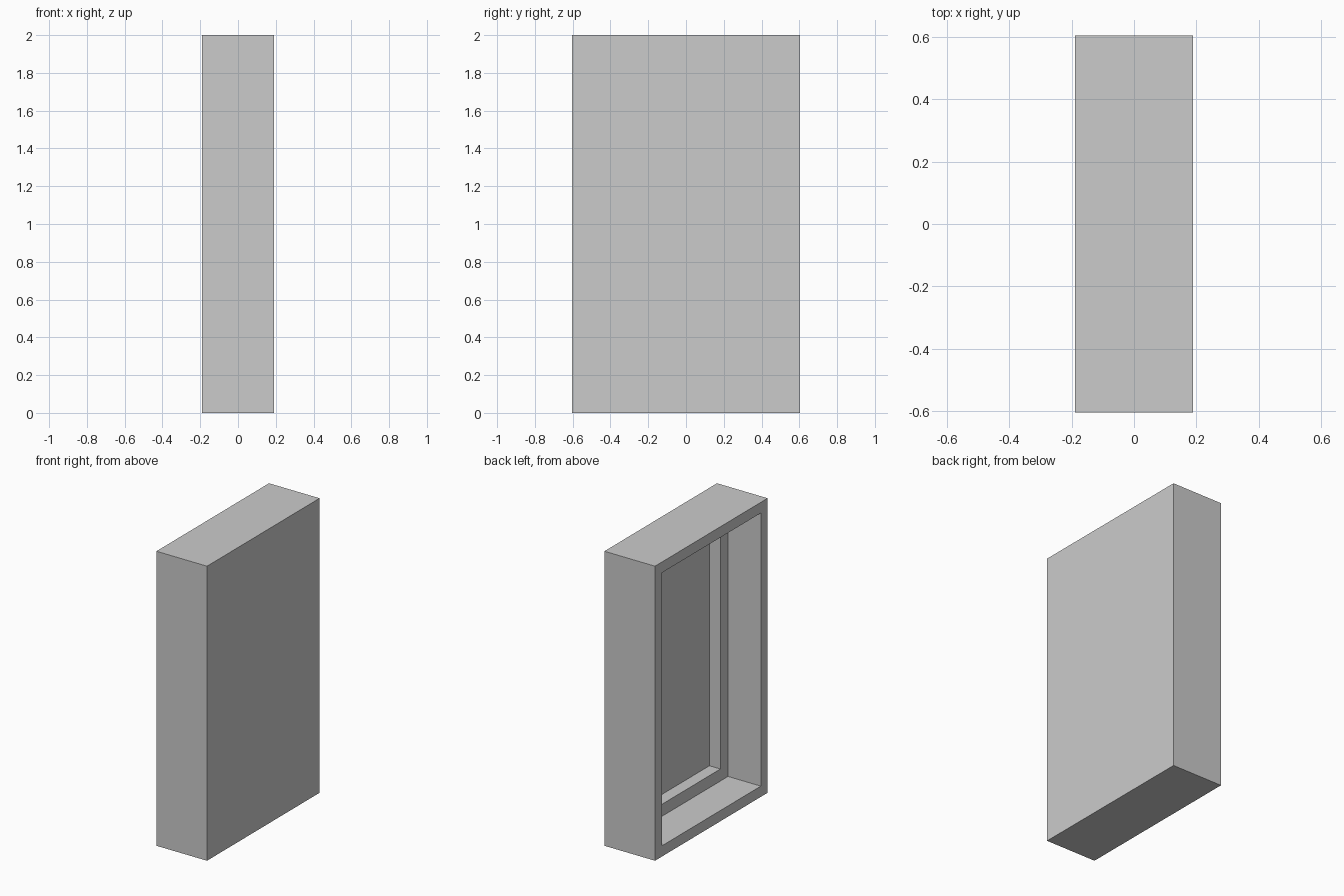
import bpy, bmesh
from mathutils import Matrix, Vector

if "Cube" in bpy.data.objects:
    bpy.data.objects.remove(bpy.data.objects["Cube"])

WIDTH, DEPTH, HEIGHT = 0.38, 1.208, 2.0


def recess(bm, face, border, depth):
    """Inset a face by a border, then push it inwards; returns the new floor."""
    bmesh.ops.inset_region(bm, faces=[face], thickness=border, use_even_offset=True)
    inward = -face.normal.copy()
    floor = bmesh.ops.extrude_discrete_faces(bm, faces=[face])["faces"][0]
    bmesh.ops.translate(bm, verts=floor.verts, vec=inward * depth)
    bm.normal_update()
    return floor


# Outer box standing on the ground
bm = bmesh.new()
size = Matrix.Translation((0, 0, HEIGHT / 2)) @ Matrix.Diagonal((WIDTH, DEPTH, HEIGHT, 1))
bmesh.ops.create_cube(bm, size=1, matrix=size)
bm.normal_update()

# Two-step recess in the left side: deep opening, then a ledge around the panel
face = min(bm.faces, key=lambda f: f.calc_center_median().x)
face = recess(bm, face, 0.073, 0.246)
face = recess(bm, face, 0.082, 0.082)

bmesh.ops.recalc_face_normals(bm, faces=bm.faces)
mesh = bpy.data.meshes.new("recessed_case")
bm.to_mesh(mesh)
bm.free()
case = bpy.data.objects.new("recessed_case", mesh)
bpy.context.collection.objects.link(case)
